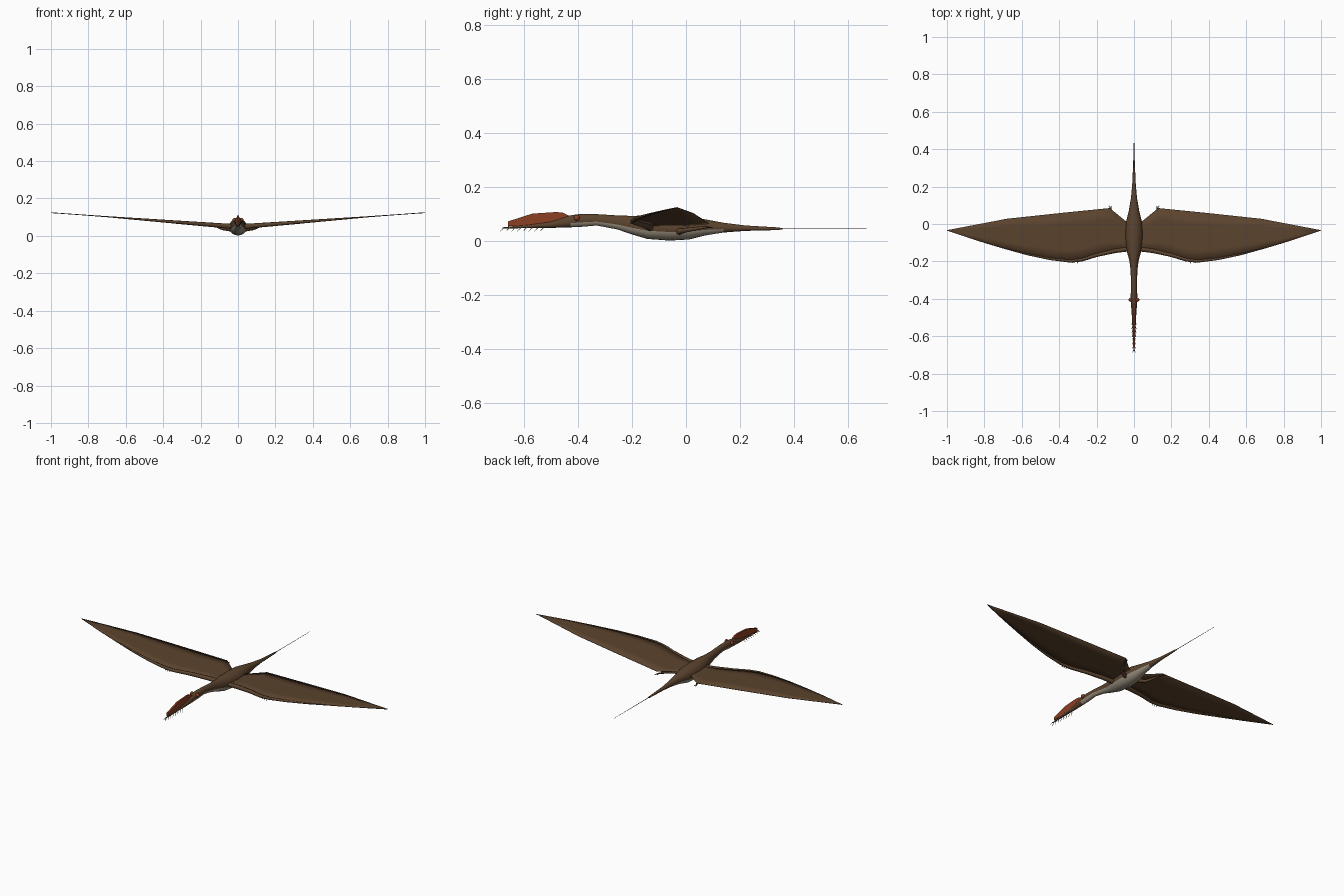
import bpy, bmesh, math
from mathutils import Vector

if "Cube" in bpy.data.objects:
    bpy.data.objects.remove(bpy.data.objects["Cube"])


def material(name, rgb):
    m = bpy.data.materials.new(name)
    m.use_nodes = True
    m.diffuse_color = (*rgb, 1)
    m.node_tree.nodes["Principled BSDF"].inputs["Base Color"].default_value = (*rgb, 1)
    return m


BROWN = material("brown hide", (0.105, 0.056, 0.027))
PALE = material("pale belly", (0.34, 0.29, 0.22))
RED = material("rust crest", (0.27, 0.05, 0.017))
DARK = material("dark claw", (0.03, 0.022, 0.017))
IVORY = material("ivory tooth", (0.4, 0.36, 0.29))


def finish(bm, name, mats, mirror=False, smooth=True):
    bmesh.ops.recalc_face_normals(bm, faces=bm.faces)
    mesh = bpy.data.meshes.new(name)
    bm.to_mesh(mesh)
    bm.free()
    for m in mats:
        mesh.materials.append(m)
    ob = bpy.data.objects.new(name, mesh)
    bpy.context.collection.objects.link(ob)
    if smooth:
        bpy.ops.object.select_all(action="DESELECT")
        ob.select_set(True)
        bpy.context.view_layer.objects.active = ob
        bpy.ops.object.shade_smooth_by_angle(angle=math.radians(50))
    if mirror:
        ob.modifiers.new("mirror", "MIRROR")
    return ob


def tube(bm, path, sides=8):
    """Loft elliptical rings along (centre, half width, half height) stations."""
    pts = [Vector(p[0]) for p in path]
    rings = []
    for i, (c, w, h) in enumerate(path):
        t = (pts[min(i + 1, len(pts) - 1)] - pts[max(i - 1, 0)]).normalized()
        side = t.cross(Vector((0, 0, 1))).normalized()
        up = side.cross(t)
        angles = [2 * math.pi * k / sides for k in range(sides)]
        rings.append([bm.verts.new(pts[i] + side * w * math.cos(a) + up * h * math.sin(a))
                      for a in angles])
    for a, b in zip(rings, rings[1:]):
        for k in range(sides):
            n = (k + 1) % sides
            bm.faces.new((a[k], a[n], b[n], b[k]))
    bm.faces.new(rings[0])
    bm.faces.new(rings[-1])


# Body, neck, beak and tail in one loft: y, centre z, half width, half height
stations = [(-.68, .049, .002, .002), (-.6, .054, .007, .006), (-.5, .061, .011, .012),
            (-.43, .073, .016, .022), (-.39, .077, .018, .024), (-.33, .079, .016, .021),
            (-.25, .069, .018, .026), (-.2, .06, .024, .034), (-.14, .052, .04, .044),
            (-.06, .048, .048, .046), (.01, .049, .043, .043), (.07, .051, .028, .03),
            (.14, .05, .016, .018), (.22, .048, .009, .01), (.34, .046, .004, .005),
            (.36, .046, .0015, .0015), (.67, .046, .0008, .0008)]
bm = bmesh.new()
tube(bm, [((0, y, z), w, h) for y, z, w, h in stations], 20)
bmesh.ops.recalc_face_normals(bm, faces=bm.faces)
for f in bm.faces:
    y = f.calc_center_median().y
    f.material_index = int(f.normal.z < -0.25 and -0.45 < y < 0.12)
finish(bm, "body", [BROWN, PALE])

# Snout crest: thin upright plate
bm = bmesh.new()
outline = [(-.66, .055), (-.66, .073), (-.57, .102), (-.48, .108), (-.455, .105),
           (-.43, .092), (-.46, .076), (-.56, .06)]
plate = bm.faces.new([bm.verts.new((-.005, y, z)) for y, z in outline])
extra = bmesh.ops.extrude_face_region(bm, geom=[plate])["geom"]
bmesh.ops.translate(bm, vec=(.01, 0, 0),
                    verts=[v for v in extra if isinstance(v, bmesh.types.BMVert)])
finish(bm, "snout_crest", [RED], smooth=False)

# Eyes
bm = bmesh.new()
bmesh.ops.create_uvsphere(bm, u_segments=12, v_segments=8, radius=.011)
bmesh.ops.translate(bm, verts=bm.verts, vec=(.018, -.405, .086))
finish(bm, "eyes", [RED], mirror=True)

# Teeth slanting forward along the jaw
bm = bmesh.new()
for i in range(8):
    y = -.675 + .021 * i
    x = .003 + .0009 * i
    tube(bm, [((x, y, .05), .002, .002), ((x + .005, y - .014, .036), .0004, .0004)], 5)
finish(bm, "teeth", [IVORY], mirror=True, smooth=False)


def wing_z(x):
    return .055 + .07 * x


def sample(curve, x):
    for (x0, y0), (x1, y1) in zip(curve, curve[1:]):
        if x <= x1:
            return y0 + (y1 - y0) * (x - x0) / (x1 - x0)
    return curve[-1][1]


LEAD = [(.02, -.14), (.1, -.15), (.2, -.172), (.28, -.197), (.34, -.203), (.45, -.19),
        (.57, -.165), (.7, -.13), (.84, -.088), (1, -.034)]
TRAIL = [(.02, .0), (.05, .02), (.13, .085), (.4, .058), (.68, .028), (1, -.033)]

# Wing membrane: strips between the leading and trailing edges
bm = bmesh.new()
rows = []
for x in sorted({p[0] for p in LEAD + TRAIL}):
    a, b = sample(LEAD, x), sample(TRAIL, x)
    rows.append([bm.verts.new((x, a + (b - a) * k / 4, wing_z(x))) for k in range(5)])
for r, s in zip(rows, rows[1:]):
    for k in range(4):
        bm.faces.new((r[k], r[k + 1], s[k + 1], s[k]))
wing = finish(bm, "wing_membranes", [BROWN], mirror=True)
thick = wing.modifiers.new("thickness", "SOLIDIFY")
thick.thickness = .002
thick.offset = 0

# Wing arm and long finger along the leading edge
bm = bmesh.new()
arm = []
for x, y in LEAD:
    r = .002 + .012 * max(0, 1 - x / .75)
    arm.append(((x, y + r * .6, wing_z(x) - r * .5), r, r))
tube(bm, arm, 8)
finish(bm, "wing_arms", [BROWN], mirror=True)

# Small hand claws at the wrist
bm = bmesh.new()
for i in range(3):
    x = .3 + .014 * i
    tube(bm, [((x, -.198, .07), .003, .003), ((x + .004, -.21, .062), .0006, .0006)], 5)
finish(bm, "hand_claws", [DARK], mirror=True, smooth=False)

# Hind legs trailing beneath the membrane, with splayed toes
bm = bmesh.new()
tube(bm, [((.025, -.03, .035), .014, .014), ((.085, -.005, .04), .009, .009),
          ((.115, .06, .05), .005, .005), ((.125, .08, .052), .004, .004)], 8)
finish(bm, "hind_legs", [BROWN], mirror=True)
bm = bmesh.new()
for dx in (-.004, .006, .014):
    tube(bm, [((.124, .077, .052), .003, .003), ((.124 + dx, .1, .05), .0006, .0006)], 5)
finish(bm, "toes", [DARK], mirror=True, smooth=False)
